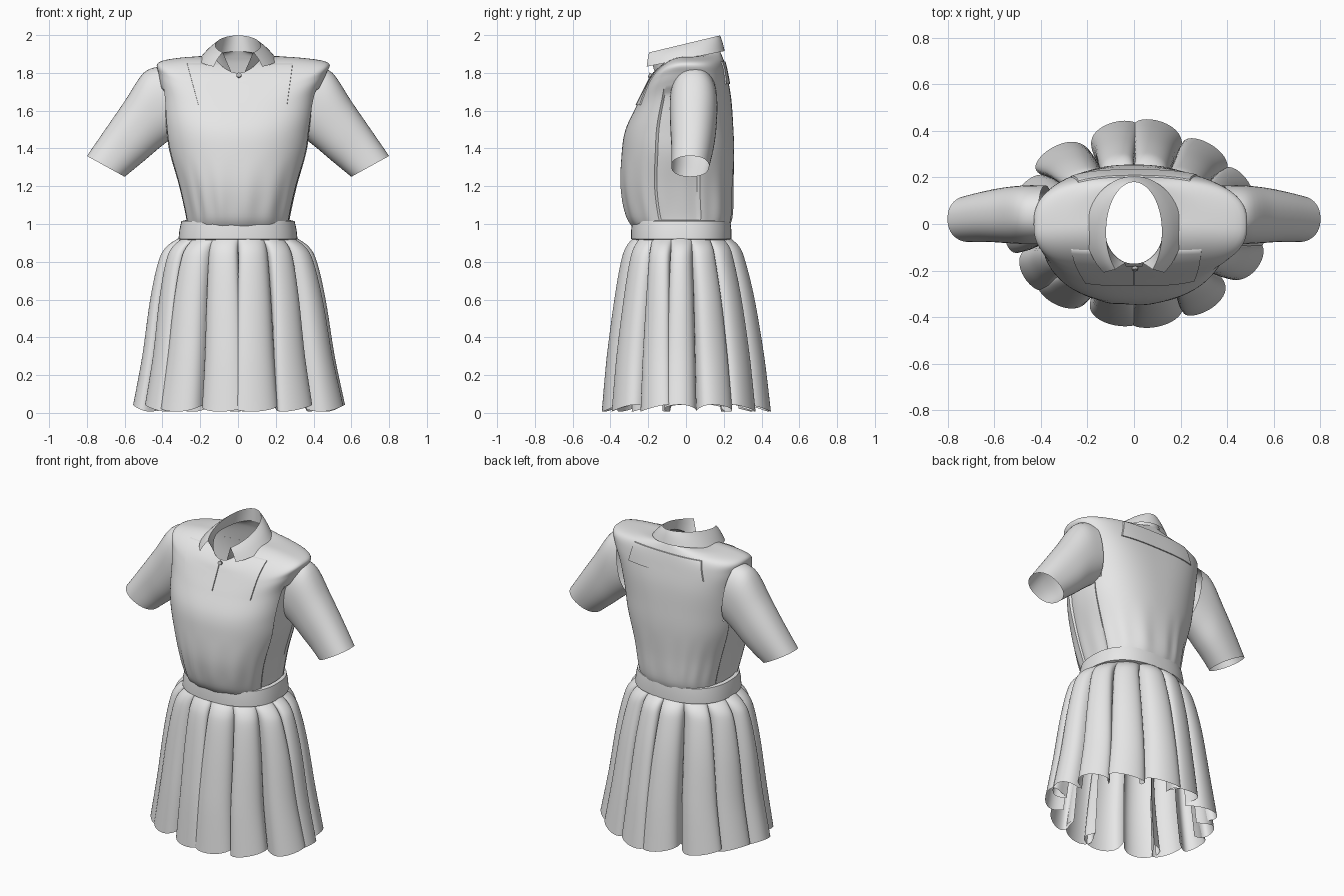
import bpy, bmesh, math, random
from mathutils import Vector
from mathutils.bvhtree import BVHTree

if "Cube" in bpy.data.objects:
    bpy.data.objects.remove(bpy.data.objects["Cube"])

random.seed(4)
TAU = 2 * math.pi


def material(name, v):
    m = bpy.data.materials.new(name)
    m.diffuse_color = (v, v, v, 1)
    m.use_nodes = True
    m.node_tree.nodes["Principled BSDF"].inputs["Base Color"].default_value = m.diffuse_color
    return m


CLOTH = material("light grey cloth", 0.8)
DARK = material("mid grey button", 0.5)


def dense(rows, k):
    """Catmull-Rom interpolation of key rows."""
    out = []
    for i in range(len(rows) - 1):
        a, b, c, d = rows[max(i - 1, 0)], rows[i], rows[i + 1], rows[min(i + 2, len(rows) - 1)]
        for s in range(k):
            t = s / k
            out.append([q + 0.5 * t * (r - p + t * (2 * p - 5 * q + 4 * r - w + t * (3 * (q - r) + w - p)))
                        for p, q, r, w in zip(a, b, c, d)])
    return out + [list(rows[-1])]


def loft(name, rings, closed=True, angle=40, drop=None):
    """Skin a list of rings (None points leave gaps)."""
    bm = bmesh.new()
    vs = [[bm.verts.new(p) if p is not None else None for p in r] for r in rings]
    n = len(rings[0])
    for a, b in zip(vs, vs[1:]):
        for j in range(n if closed else n - 1):
            q = (a[j], a[(j + 1) % n], b[(j + 1) % n], b[j])
            if all(q):
                bm.faces.new(q)
    if drop:
        bmesh.ops.delete(bm, geom=[f for f in bm.faces if drop(f.calc_center_median())], context='FACES')
    bmesh.ops.delete(bm, geom=[v for v in bm.verts if not v.link_faces], context='VERTS')
    bmesh.ops.recalc_face_normals(bm, faces=bm.faces)
    me = bpy.data.meshes.new(name)
    bm.to_mesh(me)
    bm.free()
    ob = bpy.data.objects.new(name, me)
    bpy.context.collection.objects.link(ob)
    me.materials.append(CLOTH)
    smooth(ob, angle)
    return ob


def smooth(ob, angle=40):
    bpy.ops.object.select_all(action='DESELECT')
    ob.select_set(True)
    bpy.context.view_layer.objects.active = ob
    bpy.ops.object.shade_smooth_by_angle(angle=math.radians(angle))


def spow(v, e):
    return math.copysign(abs(v) ** e, v)


def oval(t, left, right, yf, yb, n):
    """Superellipse point with separate left, right, front and back reach."""
    c, s, yc = math.cos(t), math.sin(t), (yf + yb) / 2
    return (right if c > 0 else left) * spow(c, 2 / n), yc + (yb - yf) / 2 * spow(s, 2 / n)


# Bodice: z front, z side, z back, left, right, y front, y back, roundness
body_rows = [
    (0.97, 0.97, 0.97, 0.28, 0.28, -0.27, 0.22, 2.3),
    (1.04, 1.04, 1.04, 0.285, 0.285, -0.315, 0.245, 2.4),
    (1.20, 1.20, 1.20, 0.322, 0.322, -0.345, 0.25, 2.4),
    (1.38, 1.38, 1.38, 0.375, 0.375, -0.34, 0.255, 2.4),
    (1.50, 1.52, 1.52, 0.395, 0.395, -0.32, 0.25, 2.5),
    (1.62, 1.68, 1.66, 0.405, 0.42, -0.265, 0.24, 2.7),
    (1.70, 1.79, 1.78, 0.42, 0.465, -0.225, 0.22, 2.8),
    (1.74, 1.855, 1.85, 0.42, 0.475, -0.205, 0.205, 2.5),
    (1.77, 1.882, 1.885, 0.29, 0.31, -0.19, 0.193, 2.3),
    (1.80, 1.888, 1.915, 0.13, 0.13, -0.17, 0.18, 2.1),
]
rings = []
for zf, zs, zb, l, r, yf, yb, n in dense(body_rows, 6):
    ring = []
    for j in range(128):
        t = TAU * j / 128
        s = math.sin(t)
        x, y = oval(t, l, r, yf, yb, n)
        z = zs + ((zf if s < 0 else zb) - zs) * s * s
        # recessed side panels and soft gathers above the waist
        k = 0.965 if abs(s) < 0.33 and zs < 1.72 else 1.0
        g = 0.007 * math.sin(17 * t + 1.5 * math.sin(3 * t)) * max(0, 1 - abs(zs - 1.1) / 0.25)
        ring.append((x * (k + g), y * (1 + 2 * g), z))
    rings.append(ring)
bodice = loft("bodice", rings, angle=35,
              drop=lambda c: abs(c.x) > 0.3 and abs(c.y - 0.04) < 0.085 and 1.47 < c.z < 1.7)

# Chest bib halves and back yoke: thin plates laid over the bodice, with turned-in edges
bm = bmesh.new()
bm.from_mesh(bodice.data)
tree = BVHTree.FromBMesh(bm)
bm.free()
STOPS = [0, 0.004] + [i / 24 for i in range(1, 24)] + [0.996, 1]


def plate(name, x0, x1, top0, top1, z0, z1, side):
    rows = []
    for v in STOPS:
        row = []
        for u in STOPS:
            x = (x0 + (top0 - x0) * v) * (1 - u) + (x1 + (top1 - x1) * v) * u
            z = z0 + (z1 - z0) * v
            hit = tree.ray_cast(Vector((x, 2 * side, z)), Vector((0, -side, 0)))[0]
            lift = 0.0 if u in (0, 1) or v in (0, 1) else 0.007
            row.append((x, hit.y + lift * side, z) if hit and hit.y * side > 0.02 else None)
        rows.append(row)
    loft(name, rows, closed=False)


plate("bib_left", -0.21, -0.002, -0.27, -0.002, 1.63, 1.85, -1)
plate("bib_right", 0.002, 0.26, 0.002, 0.29, 1.63, 1.85, -1)
plate("back_yoke", -0.27, 0.27, -0.24, 0.24, 1.74, 1.86, 1)

# Sleeves: top x, top z, bottom x, bottom z, y centre, y radius
sleeve_rows = [
    (0.41, 1.835, 0.35, 1.455, 0.04, 0.125),
    (0.50, 1.80, 0.42, 1.40, 0.04, 0.126),
    (0.60, 1.65, 0.49, 1.34, 0.038, 0.12),
    (0.70, 1.505, 0.545, 1.295, 0.033, 0.11),
    (0.80, 1.36, 0.60, 1.25, 0.022, 0.10),
]
for side, name in ((-1, "sleeve_left"), (1, "sleeve_right")):
    rings = []
    for tx, tz, bx, bz, yc, ry in dense(sleeve_rows, 5):
        ring = []
        for j in range(48):
            c, y = oval(TAU * j / 48, 1, 1, yc - ry, yc + ry, 2.25)
            ring.append((side * ((tx + bx) / 2 + (tx - bx) / 2 * c), y, (tz + bz) / 2 + (tz - bz) / 2 * c))
        rings.append(ring)
    loft(name, rings)

# Waistband
rings = []
for z, w, yf, yb in ((0.915, 0.30, -0.27, 0.22), (0.92, 0.315, -0.29, 0.24),
                     (0.97, 0.31, -0.29, 0.24), (1.015, 0.30, -0.285, 0.235), (1.02, 0.28, -0.265, 0.215)):
    rings.append([(*oval(TAU * j / 80, w, w, yf, yb, 2.4), z) for j in range(80)])
loft("waistband", rings)

# Pleated skirt: z, half width, front, back, pleat depth
skirt_rows = [
    (0.025, 0.51, -0.40, 0.375, 0.062),
    (0.30, 0.465, -0.38, 0.35, 0.054),
    (0.60, 0.43, -0.35, 0.315, 0.042),
    (0.80, 0.395, -0.325, 0.282, 0.03),
    (0.88, 0.36, -0.305, 0.262, 0.02),
    (0.93, 0.30, -0.275, 0.225, 0.006),
]
PLEATS, STEPS = 14, 24
lobe = [random.uniform(0.8, 1.15) for _ in range(PLEATS)]
lean = [random.choice((-1, 1)) * random.uniform(0.5, 1) for _ in range(PLEATS)]
rings = []
for z, w, yf, yb, depth in dense(skirt_rows, 5):
    ring = []
    for j in range(PLEATS * STEPS):
        p, f = j // STEPS, (j % STEPS) / STEPS
        bump = math.sin(math.pi * f)
        # rounded lobe pinched at its base and leaning to one side
        shift = -0.16 * math.sin(TAU * f) + 0.22 * lean[p] * bump
        t = -math.pi / 2 + TAU * (p + f + shift * depth / 0.05) / PLEATS
        x, y = oval(t, w, w, yf, yb, 1.85 if math.sin(t) > 0 else 2.0)
        out = Vector((x * 0.8, y)).normalized() * depth * (2.0 * lobe[p] * bump ** 0.8 - 1.0)
        hem = max(0, 1 - z / 0.3) * 0.02 * math.cos(TAU * f + p)
        ring.append((x + out.x + 0.015 * (0.93 - z), y + out.y, z + hem))
    rings.append(ring)
loft("pleated_skirt", rings, angle=50)

# Collar: folded leaf with open points, and inner stand
leaf, stand = [[] for _ in range(6)], [[] for _ in range(4)]
for j in range(49):
    u = j / 24 - 1                        # -1 left point, 0 back, 1 right point
    ta = math.pi / 2 - u * math.radians(138)
    tb = math.pi / 2 - u * math.radians(141)
    ax, ay = oval(ta, 0.12, 0.12, -0.25, 0.18, 2)
    bx, by = oval(tb, 0.205, 0.205, -0.26, 0.205, 2)
    a = Vector((ax, ay, 1.955 + 0.24 * ay))
    b = Vector((bx, by, 1.875 + 0.2 * by))
    for i, row in enumerate(leaf):
        v = i / 5
        row.append(a.lerp(b, v) + Vector((0, 0, 0.008 * math.sin(math.pi * v))))
    tn = math.pi / 2 - u * math.radians(165)
    s = math.sin(tn)
    nx, ny = oval(tn, 0.13, 0.13, -0.172, 0.18, 2.1)
    n = Vector((nx, ny, 1.888 + (-0.088 if s < 0 else 0.027) * s * s))
    for i, row in enumerate(stand):
        row.append(a.lerp(n, i / 3))
loft("collar_leaf", leaf, closed=False)
loft("collar_stand", stand, closed=False)

# Front button
bpy.ops.mesh.primitive_cylinder_add(vertices=20, radius=0.013, depth=0.012,
                                    location=(0.005, -0.192, 1.787), rotation=(math.radians(65), 0, 0))
button = bpy.context.object
button.name = "button"
button.data.materials.append(DARK)
smooth(button)
